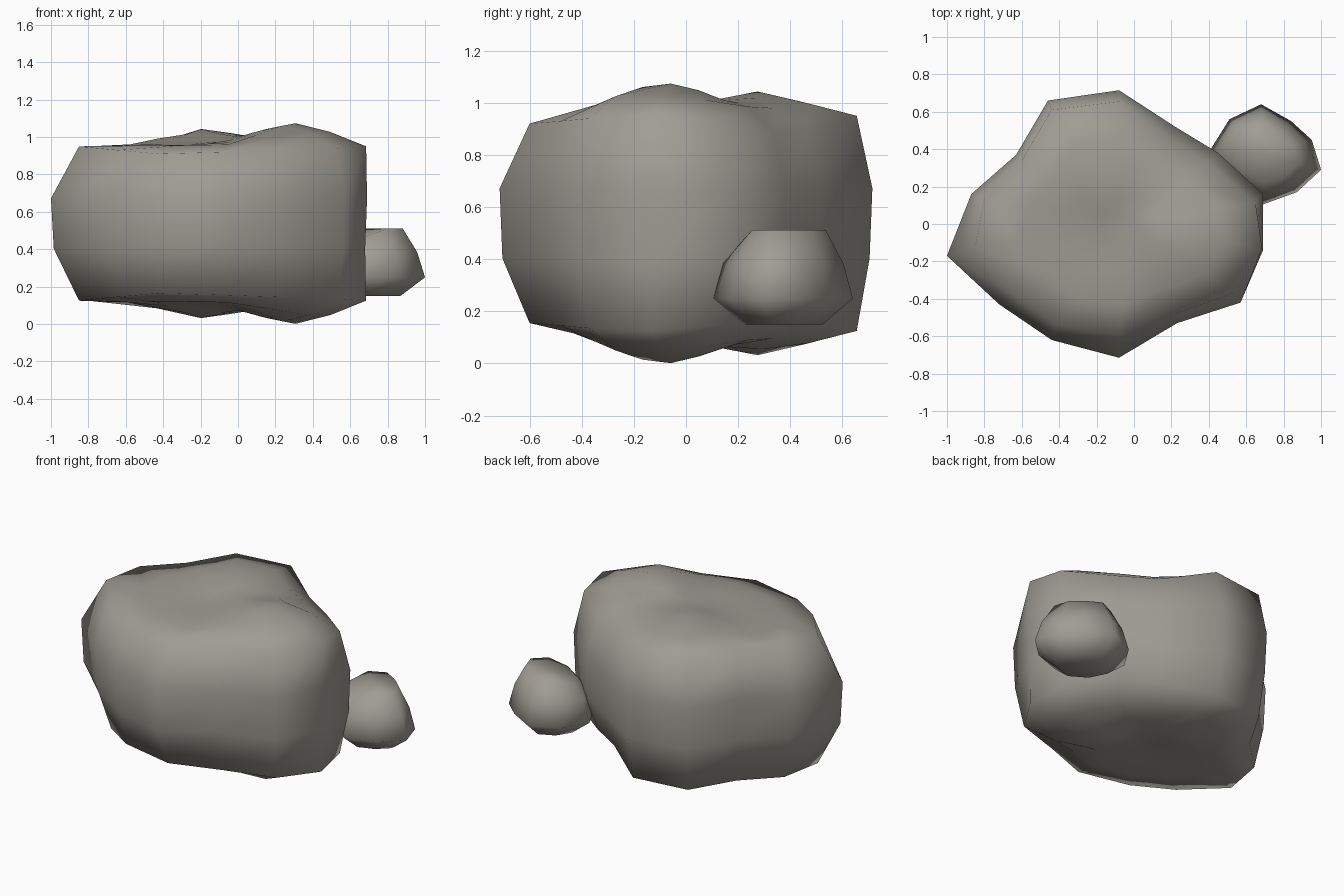
import bpy, bmesh, math

if "Cube" in bpy.data.objects:
    bpy.data.objects.remove(bpy.data.objects["Cube"])

stone = bpy.data.materials.new("warm grey stone")
stone.diffuse_color = (0.35, 0.335, 0.295, 1)
stone.use_nodes = True
stone.node_tree.nodes["Principled BSDF"].inputs["Base Color"].default_value = stone.diffuse_color


def skin(name, rings, bottom, top):
    """Loft equal-sized rings from bottom to top and close both ends with fans."""
    bm = bmesh.new()
    loops = [[bm.verts.new(p) for p in ring] for ring in rings]
    n = len(loops[0])
    for a, b in zip(loops, loops[1:]):
        for i in range(n):
            j = (i + 1) % n
            bm.faces.new((a[i], a[j], b[j], b[i]))
    lo, hi = bm.verts.new(bottom), bm.verts.new(top)
    for i in range(n):
        j = (i + 1) % n
        bm.faces.new((loops[0][j], loops[0][i], lo))
        bm.faces.new((loops[-1][i], loops[-1][j], hi))
    bmesh.ops.recalc_face_normals(bm, faces=bm.faces)
    me = bpy.data.meshes.new(name)
    bm.to_mesh(me)
    bm.free()
    me.materials.append(stone)
    for p in me.polygons:
        p.use_smooth = True
    ob = bpy.data.objects.new(name, me)
    bpy.context.collection.objects.link(ob)
    return ob


# Large boulder: widest outline, and the smaller rim where the top begins
outline = [(-1, -.17), (-.72, -.43), (-.44, -.62), (-.08, -.715), (.23, -.53),
           (.57, -.42), (.69, -.14), (.69, .16), (.45, .38), (.22, .52),
           (-.08, .715), (-.46, .66), (-.63, .37), (-.87, .16)]
rim = [(-.85, -.13), (-.64, -.38), (-.42, -.54), (-.08, -.6), (.22, -.48),
       (.53, -.37), (.685, -.13), (.65, .11), (.40, .33), (.19, .46),
       (-.08, .655), (-.44, .61), (-.6, .34), (-.8, .14)]
rim_z = [.95, .93, .91, .92, .93, .94, .95, .93, .89, .89, .95, .95, .95, .95]
MID = .5375


def bump(x, y, cx, cy, r):
    return math.exp(-((x - cx) ** 2 + (y - cy) ** 2) / r ** 2)


def crown(x, y):
    """Height of the lumpy top: two low mounds."""
    return .955 + .12 * bump(x, y, .3, -.09, .27) + .088 * bump(x, y, -.19, .29, .26)


upper = [[(x, y, .672) for x, y in outline],
         [(x, y, z) for (x, y), z in zip(rim, rim_z)]]
for k in (.72, .45, .22):
    upper.append([(x * k, y * k, crown(x * k, y * k)) for x, y in rim])
lower = [[(x, y, 2 * MID - z) for x, y, z in ring] for ring in reversed(upper)]
lower[-1] = [(x * .985, y * .985, z) for x, y, z in lower[-1]]
h = crown(0, 0)
skin("large_boulder", lower + upper, (0, 0, 2 * MID - h), (0, 0, h))

# Small stone resting against the back right, its top sloping to the boulder
plan = [(1.0, .29), (.95, .45), (.84, .55), (.68, .64), (.51, .56),
        (.41, .40), (.5, .22), (.69, .105), (.87, .17)]
cx, cy = .70, .38
levels = [(.15, .56), (.25, 1.0), (.385, .86), (.512, .6)]
rings = [[(cx + (x - cx) * s, cy + (y - cy) * s, z) for x, y in plan]
         for z, s in levels]
rings[-1] = [(x, y, z - .3 * max(0, 1.05 - x - y)) for x, y, z in rings[-1]]
skin("small_stone", rings, (cx, cy, .15), (cx, cy, .505))
